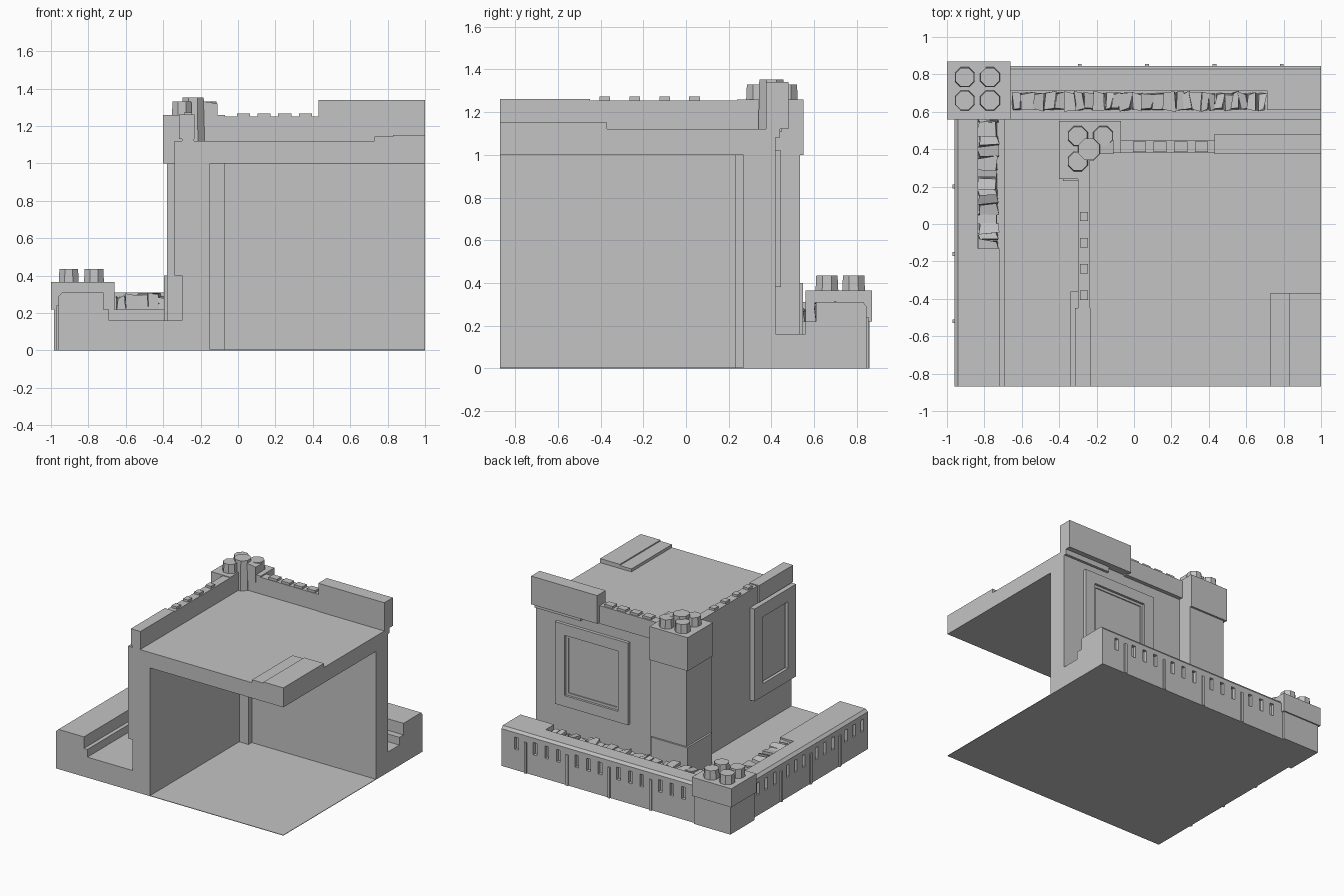
import bpy, bmesh, math, random
from mathutils import Matrix, Vector

random.seed(4)
cube = bpy.data.objects.get("Cube")
if cube:
    bpy.data.objects.remove(cube, do_unlink=True)

stone = bpy.data.materials.new("grey_stone")
stone.use_nodes = True
GREY = (0.55, 0.55, 0.55, 1)
stone.diffuse_color = GREY
stone.node_tree.nodes["Principled BSDF"].inputs["Base Color"].default_value = GREY


def finish(name, bm):
    bmesh.ops.recalc_face_normals(bm, faces=bm.faces[:])
    mesh = bpy.data.meshes.new(name)
    bm.to_mesh(mesh)
    bm.free()
    mesh.materials.append(stone)
    obj = bpy.data.objects.new(name, mesh)
    bpy.context.collection.objects.link(obj)
    return obj


def add_box(bm, x, y, z):
    """Add a box given its (low, high) range on every axis."""
    centre = Vector([(r[0] + r[1]) / 2 for r in (x, y, z)])
    size = [r[1] - r[0] for r in (x, y, z)]
    matrix = Matrix.Translation(centre) @ Matrix.Diagonal((*size, 1))
    return bmesh.ops.create_cube(bm, size=1, matrix=matrix)["verts"]


def box(name, x, y, z):
    bm = bmesh.new()
    add_box(bm, x, y, z)
    return finish(name, bm)


def prism(name, points, axis, low, high):
    """Extrude a closed outline along an axis."""
    place = {"x": lambda p: (low, *p), "y": lambda p: (p[0], low, p[1]),
             "z": lambda p: (*p, low)}[axis]
    bm = bmesh.new()
    face = bm.faces.new([bm.verts.new(place(p)) for p in points])
    new = bmesh.ops.extrude_face_region(bm, geom=[face])["geom"]
    move = Vector([(high - low) if a == axis else 0 for a in "xyz"])
    bmesh.ops.translate(bm, vec=move, verts=[v for v in new if isinstance(v, bmesh.types.BMVert)])
    return finish(name, bm)


def studs(name, centres, low, high, radius=0.058):
    """Eight-sided stubs on a tower top."""
    bm = bmesh.new()
    for x, y in centres:
        matrix = Matrix.Translation((x, y, (low + high) / 2)) @ Matrix.Rotation(math.pi / 8, 4, "Z")
        bmesh.ops.create_cone(bm, cap_ends=True, segments=8, radius1=radius,
                              radius2=radius * 0.93, depth=high - low, matrix=matrix)
    return finish(name, bm)


def rubble(name, axis, low, high, across, z, step=0.05):
    """A row of jagged broken blocks."""
    bm = bmesh.new()
    at = low
    while at < high - 0.01:
        end = min(at + step * random.uniform(0.7, 1.3), high)
        top = z[1] - random.uniform(0, 0.35) * (z[1] - z[0])
        span = [(at, end), across]
        verts = add_box(bm, *(span if axis == "x" else span[::-1]), (z[0], top))
        for v in verts:
            if v.co.z > z[0] + 0.001:
                v.co += Vector([random.uniform(-0.012, 0.012) for _ in range(3)])
        at = end
    return finish(name, bm)


def cut(obj, cutter):
    """Subtract the cutter and bake the result."""
    mod = obj.modifiers.new("cut", "BOOLEAN")
    mod.operation, mod.object, mod.solver = "DIFFERENCE", cutter, "EXACT"
    cutter.hide_render = True
    bpy.context.view_layer.update()
    graph = bpy.context.evaluated_depsgraph_get()
    mesh = bpy.data.meshes.new_from_object(obj.evaluated_get(graph))
    obj.modifiers.clear()
    obj.data = mesh
    bpy.data.objects.remove(cutter, do_unlink=True)


def frame(name, axis, u, z, depth, border):
    """Square window surround made of four rails and an inner lip."""
    bm = bmesh.new()
    for inset, width, d in ((0, border, depth),
                            (border, 0.02, (depth[0], (depth[0] + depth[1]) / 2))):
        u0, u1, z0, z1 = u[0] + inset, u[1] - inset, z[0] + inset, z[1] - inset
        rails = [((u0, u0 + width), (z0, z1)), ((u1 - width, u1), (z0, z1)),
                 ((u0 + width, u1 - width), (z0, z0 + width)),
                 ((u0 + width, u1 - width), (z1 - width, z1))]
        for ru, rz in rails:
            add_box(bm, *((ru, d) if axis == "x" else (d, ru)), rz)
    return finish(name, bm)


FRONT, END = -0.87, 1.0

# Room: floor, walls and roof
box("floor", (-0.16, END), (FRONT, 0.28), (0, 0.004))
box("side_wall", (-0.30, -0.15), (FRONT, 0.42), (0, 1.12))
box("back_wall", (-0.30, END), (0.27, 0.42), (0, 1.12))
box("roof", (-0.29, END), (FRONT, 0.41), (1.0, 1.12))
box("roof_plate", (0.73, END), (FRONT, -0.37), (1.11, 1.143))
box("roof_plate_step", (0.83, END), (FRONT, -0.37), (1.14, 1.152))

# Roof parapets with worn tops
box("side_parapet", (-0.30, -0.235), (FRONT, 0.38), (1.11, 1.255))
box("side_parapet_block", (-0.315, -0.232), (FRONT, -0.45), (1.13, 1.262))
box("back_parapet", (-0.10, 0.45), (0.38, 0.45), (1.11, 1.25))
box("back_parapet_block", (0.43, END), (0.375, 0.48), (1.12, 1.34))
box("back_cornice", (0.6, END), (0.40, 0.44), (1.08, 1.13))
bm = bmesh.new()
for i in range(4):
    x, y = 0.03 + 0.11 * i, -0.38 + 0.14 * i
    add_box(bm, (x - 0.035, x + 0.035), (0.385, 0.44), (1.24, 1.268))
    add_box(bm, (-0.29, -0.245), (y - 0.025, y + 0.025), (1.24, 1.272))
finish("parapet_chips", bm)

# Window surrounds
frame("back_window_frame", "x", (0.19, 0.82), (0.38, 1.02), (0.41, 0.445), 0.085)
frame("side_window_frame", "y", (FRONT, -0.36), (0.40, 1.12), (-0.34, -0.29), 0.08)

# Tall corner tower, with its cap wrapped around the roof corner
box("tower_core", (-0.38, -0.07), (0.23, 0.535), (0.004, 1.0))
box("tower_base", (-0.395, -0.08), (0.245, 0.548), (0.1, 0.40))
corner = [(-0.40, 0.24), (-0.235, 0.24), (-0.235, 0.38), (-0.07, 0.38), (-0.07, 0.55), (-0.40, 0.55)]
prism("tower_cap", corner, "z", 1.0, 1.26)
studs("tower_studs", [(-0.30, 0.47), (-0.165, 0.47), (-0.30, 0.335)], 1.25, 1.33)
studs("tower_middle_stud", [(-0.24, 0.40)], 1.12, 1.352, 0.066)
prism("tower_corner_step", [(-0.24, 1.2), (-0.11, 1.2), (-0.11, 1.32), (-0.24, 1.34)], "y", 0.375, 0.45)

# Terrace between the room and the low outer wall
box("side_terrace", (-0.72, -0.28), (FRONT, 0.60), (0, 0.16))
box("back_terrace", (-0.35, END), (0.40, 0.60), (0, 0.16))


def wall_outline(outer, edge, ridge, ledge):
    """Section of the low wall, from its outer face to the terrace."""
    return [(outer, 0), (outer, 0.29), (edge, 0.31), (ridge, 0.31),
            (ridge, 0.22), (ledge, 0.22), (ledge, 0)]


# Low outer walls: whole at the ends, broken near the corner
BREAK_Y, BREAK_X = -0.13, 0.71
side_walls = [
    prism("side_low_wall_whole", wall_outline(-0.96, -0.94, -0.72, -0.69), "y", FRONT, BREAK_Y),
    prism("side_low_wall_broken", wall_outline(-0.96, -0.94, -0.835, -0.69), "y", BREAK_Y, 0.60)]
back_walls = [
    prism("back_low_wall_whole", wall_outline(0.845, 0.83, 0.61, 0.56), "x", BREAK_X, END),
    prism("back_low_wall_broken", wall_outline(0.845, 0.83, 0.715, 0.56), "x", -0.70, BREAK_X)]
rubble("side_rubble", "y", BREAK_Y, 0.56, (-0.83, -0.73), (0.2, 0.305))
rubble("back_rubble", "x", -0.65, BREAK_X, (0.61, 0.70), (0.2, 0.305))

# Narrow slots cut in the outer faces, three to a bay, with ribs between bays
BAY = 0.36
back_bays = [-0.65 + BAY * i for i in range(5)]
side_bays = [0.56 - BAY * i for i in range(4)]


def slot_cutter(axis):
    bm = bmesh.new()
    for start in (back_bays if axis == "x" else side_bays):
        for k in range(3):
            at = start + (0.08 + 0.1 * k) * (1 if axis == "x" else -1)
            span = (at - 0.016, at + 0.016)
            if axis == "x" and span[1] < END - 0.02:
                add_box(bm, span, (0.82, 0.9), (0.16, 0.255))
            elif axis == "y" and span[0] > FRONT + 0.02:
                add_box(bm, (-1.02, -0.935), span, (0.16, 0.255))
    return finish("slot_cutter", bm)


for wall in side_walls:
    cut(wall, slot_cutter("y"))
for wall in back_walls:
    cut(wall, slot_cutter("x"))
bm = bmesh.new()
for x in back_bays[1:]:
    add_box(bm, (x - 0.01, x + 0.01), (0.84, 0.855), (0, 0.24))
for y in side_bays[1:]:
    add_box(bm, (-0.97, -0.95), (y - 0.01, y + 0.01), (0, 0.24))
finish("wall_ribs", bm)

# Low corner tower with flared cap and four studs
box("low_tower", (-0.985, -0.67), (0.565, 0.86), (0, 0.31))
box("low_tower_cap", (-1.0, -0.66), (0.56, 0.87), (0.22, 0.365))
studs("low_tower_studs", [(x, y) for x in (-0.905, -0.77) for y in (0.66, 0.785)], 0.36, 0.435)
